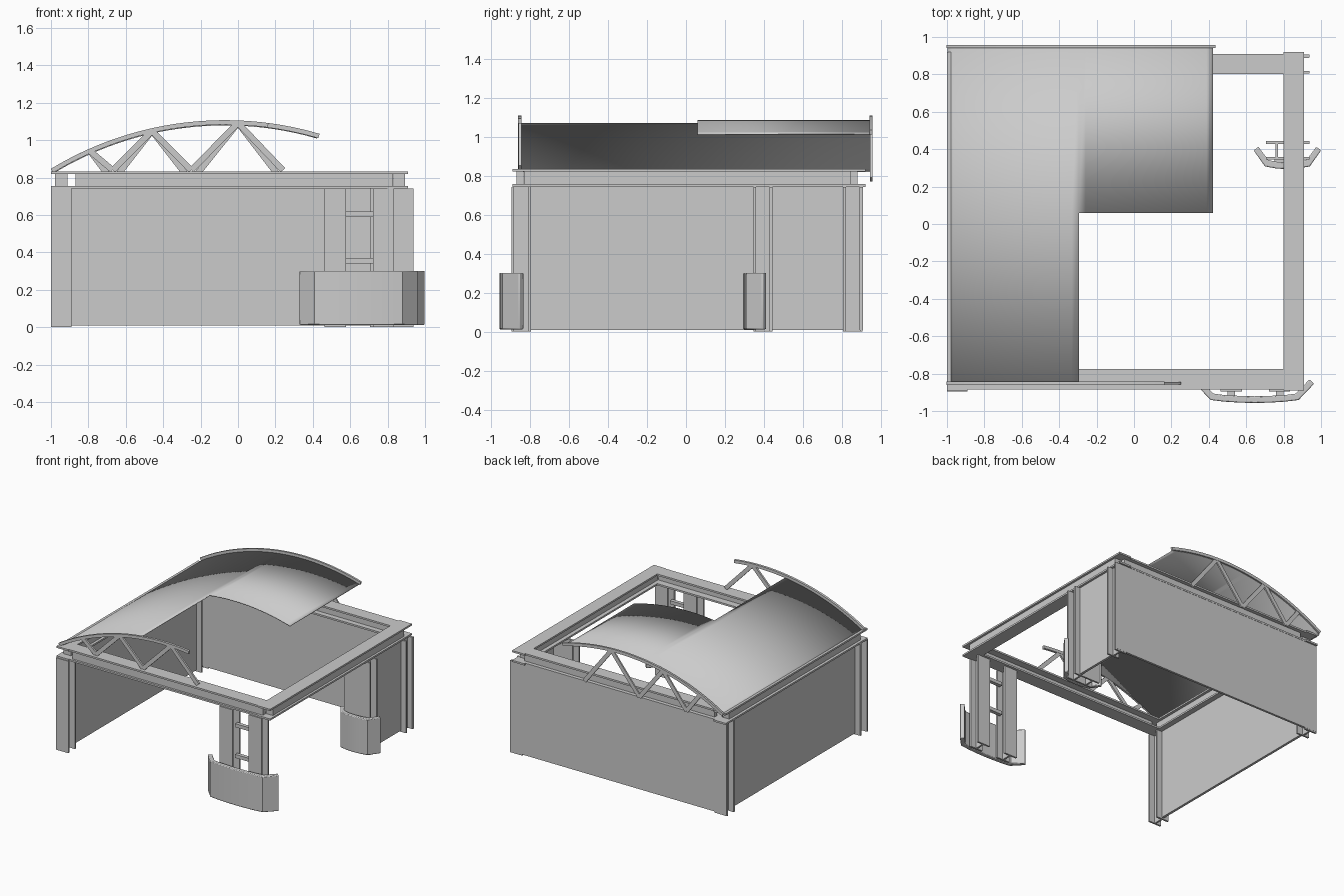
import bpy, bmesh
from math import sqrt, asin, sin, cos, hypot

if "Cube" in bpy.data.objects:
    bpy.data.objects.remove(bpy.data.objects["Cube"])


def finish(name, bm, smooth=False):
    bmesh.ops.recalc_face_normals(bm, faces=bm.faces)
    me = bpy.data.meshes.new(name)
    bm.to_mesh(me)
    bm.free()
    ob = bpy.data.objects.new(name, me)
    bpy.context.collection.objects.link(ob)
    if smooth:
        bpy.context.view_layer.objects.active = ob
        ob.select_set(True)
        bpy.ops.object.shade_smooth_by_angle()
        ob.select_set(False)
    return ob


def add_box(bm, x0, x1, y0, y1, z0, z1):
    vs = bmesh.ops.create_cube(bm, size=1)["verts"]
    for v in vs:
        v.co = ((x0 + x1) / 2 + v.co.x * (x1 - x0),
                (y0 + y1) / 2 + v.co.y * (y1 - y0),
                (z0 + z1) / 2 + v.co.z * (z1 - z0))


def boxes(name, *lims):
    bm = bmesh.new()
    for lim in lims:
        add_box(bm, *lim)
    return finish(name, bm)


def extrude(bm, pts, vec):
    f = bm.faces.new([bm.verts.new(p) for p in pts])
    r = bmesh.ops.extrude_face_region(bm, geom=[f], use_keep_orig=True)
    for v in r["geom"]:
        if isinstance(v, bmesh.types.BMVert):
            v.co.x += vec[0]
            v.co.y += vec[1]
            v.co.z += vec[2]


# I-section columns, flanges facing front and back
def column(name, x0, x1, y0, y1, t=0.014, z1=0.742):
    xm = (x0 + x1) / 2
    boxes(name, (x0, x1, y0, y0 + t, 0, z1), (x0, x1, y1 - t, y1, 0, z1),
          (xm - 0.007, xm + 0.007, y0 + t, y1 - t, 0, z1))


column("column_front_left", -1, -0.89, -0.895, -0.795)
column("column_back_left", -1, -0.89, 0.805, 0.905)
column("column_back_right", 0.83, 0.937, 0.805, 0.905)
column("front_post_a", 0.462, 0.578, -0.895, -0.795)
column("front_post_b", 0.722, 0.835, -0.895, -0.795)
column("side_post_a", 0.705, 0.82, 0.345, 0.443)
column("side_post_b", 0.82, 0.937, 0.345, 0.443)

# Rungs between the front posts
for i, z in enumerate((0.342, 0.59)):
    boxes(f"front_rung_{i}", (0.575, 0.725, -0.86, -0.83, z, z + 0.028))

# Wall panels
boxes("back_wall", (-0.998, 0.935, 0.888, 0.906, 0.01, 0.742))
boxes("left_wall", (-0.955, -0.935, -0.8, 0.81, 0.01, 0.742))
boxes("right_wall", (0.872, 0.892, 0.44, 0.81, 0.01, 0.742))


# Ring of I-beams on top: two flanges and a web each
def beam(name, x0, x1, y0, y1, web):
    boxes(name, (x0, x1, y0, y1, 0.742, 0.756), (x0, x1, y0, y1, 0.82, 0.834),
          (*web, 0.756, 0.82))


beam("ring_left", -1, -0.89, -0.89, 0.92, (-0.978, -0.912, -0.83, 0.845))
beam("ring_right", 0.8, 0.91, -0.89, 0.92, (0.832, 0.892, -0.83, 0.845))
beam("ring_front", -0.89, 0.8, -0.885, -0.775, (-0.87, 0.83, -0.868, -0.832))
beam("ring_back", -0.89, 0.8, 0.802, 0.908, (-0.87, 0.83, 0.845, 0.878))

# Arched roof: shared circle centre
CX, CZ, R = -0.07, -0.687, 1.772


def arc(x0, x1, r, n):
    a0, a1 = asin((x0 - CX) / R), asin((x1 - CX) / R)
    return [(CX + r * sin(a0 + (a1 - a0) * i / n),
             CZ + r * cos(a0 + (a1 - a0) * i / n)) for i in range(n + 1)]


# L-shaped roof sheet
bm = bmesh.new()
prof = arc(-0.998, -0.295, R, 20) + arc(-0.295, 0.423, R, 20)[1:]
rows = [[bm.verts.new((x, y, z)) for x, z in prof] for y in (-0.842, 0.06, 0.945)]
for j in range(2):
    for i in range(40):
        if j == 1 or i < 20:
            bm.faces.new((rows[j][i], rows[j][i + 1], rows[j + 1][i + 1], rows[j + 1][i]))
bmesh.ops.delete(bm, geom=[v for v in bm.verts if not v.link_faces], context='VERTS')
roof = finish("roof_sheet", bm, True)
mod = roof.modifiers.new("thick", 'SOLIDIFY')
mod.thickness = 0.006


# Trusses: curved top chord and zigzag struts
def truss(name, x1, y0, y1, foot):
    bm = bmesh.new()
    outer, inner = arc(-0.99, x1, 1.794, 32), arc(-0.99, x1, 1.77, 32)
    extrude(bm, [(x, y0, z) for x, z in outer + inner[::-1]], (0, y1 - y0, 0))
    chord = lambda x: CZ + sqrt(1.78 ** 2 - (x - CX) ** 2)
    nodes = [(-0.79, 1), (-0.67, 0), (-0.46, 1), (-0.25, 0), (0, 1), (0.24, 0)]
    pts = [(x, chord(x) if up else foot) for x, up in nodes]
    for (ax, az), (bx, bz) in zip(pts, pts[1:]):
        d = hypot(bx - ax, bz - az)
        nx, nz = -(bz - az) / d * 0.016, (bx - ax) / d * 0.016
        quad = [(ax + nx, az + nz), (bx + nx, bz + nz), (bx - nx, bz - nz), (ax - nx, az - nz)]
        extrude(bm, [(x, y0 + 0.002, z) for x, z in quad], (0, y1 - y0 - 0.004, 0))
    finish(name, bm, True)


truss("front_truss", 0.16, -0.861, -0.842, 0.84)
truss("back_truss", 0.43, 0.941, 0.957, 0.78)


# Curved guards at the foot of the posts: half profile mirrored about cx
def guard(name, cx, y, half_outer, half_inner):
    bm = bmesh.new()
    full = lambda h: [(-a, b) for a, b in h[:0:-1]] + h
    ring = full(half_outer) + full(half_inner)[::-1]
    extrude(bm, [(cx + a, y + b, 0.012) for a, b in ring], (0, 0, 0.29))
    ob = finish(name, bm, True)
    mod = ob.modifiers.new("edge", 'BEVEL')
    mod.width, mod.segments = 0.006, 2
    mod.limit_method, mod.angle_limit = 'ANGLE', 0.9


guard("front_guard", 0.645, -0.957,
      [(0, 0), (0.08, 0.002), (0.16, 0.007), (0.235, 0.016), (0.318, 0.103)],
      [(0, 0.036), (0.08, 0.038), (0.16, 0.042), (0.22, 0.05), (0.293, 0.126)])
guard("side_guard", 0.82, 0.293,
      [(0, 0), (0.06, 0.004), (0.12, 0.015), (0.18, 0.1)],
      [(0, 0.036), (0.06, 0.04), (0.102, 0.049), (0.155, 0.12)])

# Brackets joining guards to posts
boxes("front_bracket", (0.5, 0.54, -0.925, -0.89, 0.1, 0.2), (0.76, 0.8, -0.925, -0.89, 0.1, 0.2))
boxes("side_bracket", (0.75, 0.89, 0.325, 0.348, 0.1, 0.2))
